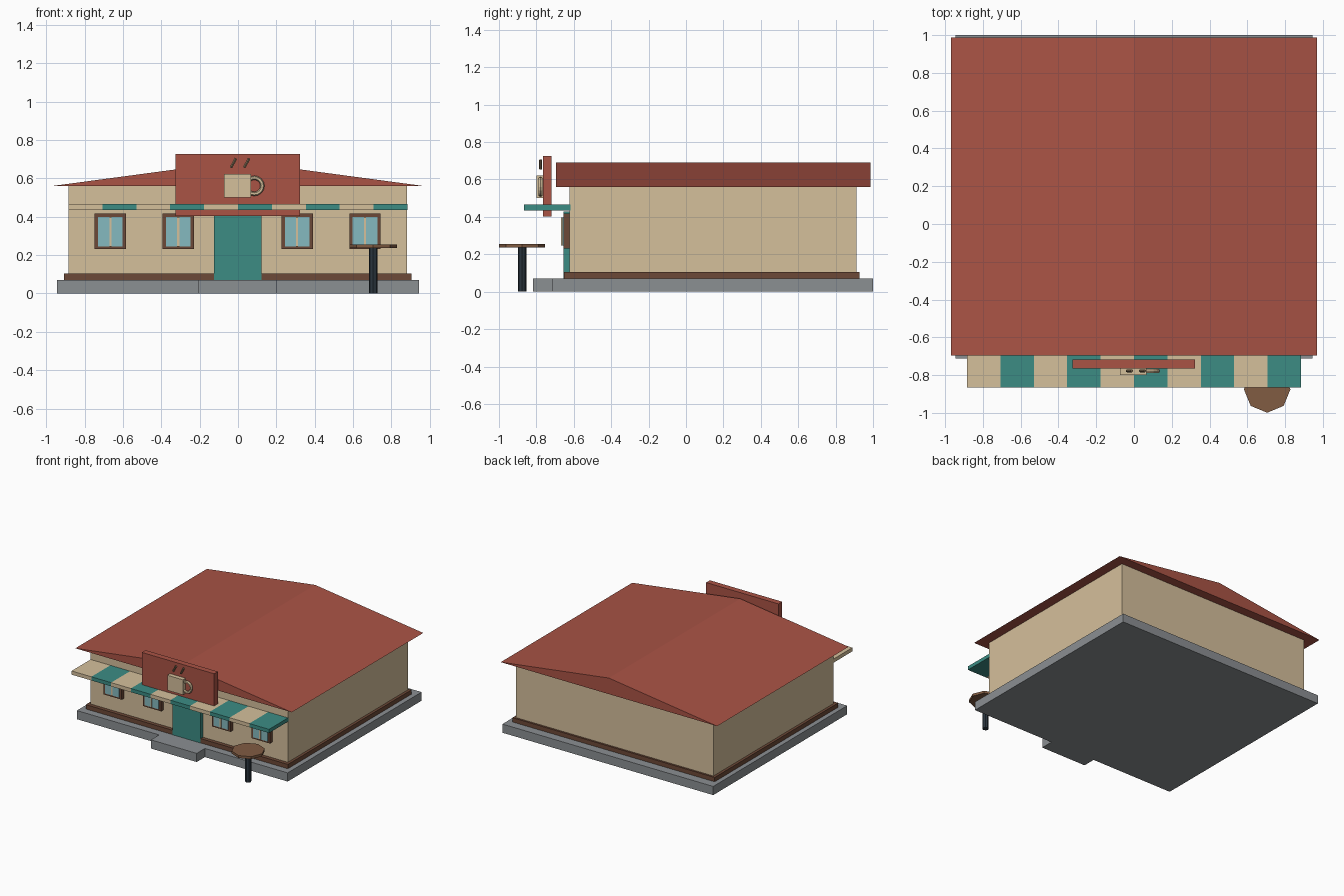
import bpy, math

if "Cube" in bpy.data.objects:
    bpy.data.objects.remove(bpy.data.objects["Cube"])

def mat(name, r, g, b):
    m = bpy.data.materials.new(name)
    m.diffuse_color = tuple((c / 255) ** 2.2 for c in (r, g, b)) + (1,)
    m.use_nodes = True
    m.node_tree.nodes["Principled BSDF"].inputs["Base Color"].default_value = m.diffuse_color
    return m

RED = mat("brick_red", 168, 84, 71)
CREAM = mat("cream", 212, 190, 154)
TEAL = mat("teal", 62, 139, 131)
BROWN = mat("brown", 108, 74, 58)
WOOD = mat("wood", 128, 92, 68)
GREY = mat("stone", 138, 142, 145)
GLASS = mat("glass", 132, 184, 190)
DARK = mat("dark_metal", 46, 56, 64)
STEAM = mat("steam_tan", 128, 108, 84)

def finish(name, m):
    o = bpy.context.object
    o.name = name
    o.data.materials.append(m)
    return o

def box(name, m, x0, x1, y0, y1, z0, z1):
    bpy.ops.mesh.primitive_cube_add(size=1, location=((x0 + x1) / 2, (y0 + y1) / 2, (z0 + z1) / 2))
    o = finish(name, m)
    o.scale = (x1 - x0, y1 - y0, z1 - z0)
    return o

def cyl(name, m, r, depth, loc, n=8, rot=(0, 0, 0)):
    bpy.ops.mesh.primitive_cylinder_add(vertices=n, radius=r, depth=depth, location=loc, rotation=rot)
    return finish(name, m)

# Base, front step, plinth and walls
box("foundation", GREY, -.944, .944, -.713, 1.0, 0, .07)
box("front_step", GREY, -.207, .203, -.818, -.70, 0, .07)
box("plinth", BROWN, -.906, .904, -.653, .928, .07, .105)
box("walls", CREAM, -.884, .882, -.623, .912, .07, .56)

# Low gable roof, ridge running front to back
profile = [(-.97, .56), (.968, .56), (0, .69)]
verts = [(x, y, z) for y in (-.695, .987) for x, z in profile]
faces = [(0, 1, 2), (5, 4, 3), (0, 3, 4, 1), (1, 4, 5, 2), (2, 5, 3, 0)]
mesh = bpy.data.meshes.new("roof")
mesh.from_pydata(verts, [], faces)
mesh.materials.append(RED)
bpy.context.collection.objects.link(bpy.data.objects.new("roof", mesh))

# Door
box("door", TEAL, -.126, .122, -.655, -.61, .07, .43)

# Windows: frame, pane, mullion
for i, x in enumerate((-.665, -.312, .308, .662)):
    box(f"window_frame_{i}", BROWN, x - .082, x + .082, -.655, -.61, .232, .417)
    box(f"window_pane_{i}", GLASS, x - .064, x + .064, -.661, -.62, .246, .398)
    box(f"window_mullion_{i}", CREAM, x - .006, x + .006, -.667, -.62, .246, .398)

# Striped awning
W = 1.768 / 10
for i in range(10):
    x = -.884 + i * W
    box(f"awning_stripe_{i}", TEAL if i % 2 else CREAM, x, x + W, -.866, -.617, .435, .465)

# Sign board with cup, handle and steam
box("sign_board", RED, -.326, .322, -.765, -.718, .403, .726)
box("cup", CREAM, -.073, .067, -.80, -.76, .50, .622)
bpy.ops.mesh.primitive_torus_add(major_segments=16, minor_segments=6, major_radius=.042,
                                 minor_radius=.011, location=(.085, -.778, .561),
                                 rotation=(math.pi / 2, 0, 0))
finish("cup_handle", CREAM)
for i, x in enumerate((-.024, .045)):
    cyl(f"steam_{i}", STEAM, .008, .055, (x, -.777, .68), 6, (0, math.radians(28), 0))

# Outdoor table
cyl("table_top", WOOD, .123, .02, (.705, -.876, .246))
cyl("table_leg", DARK, .023, .236, (.705, -.876, .118))
